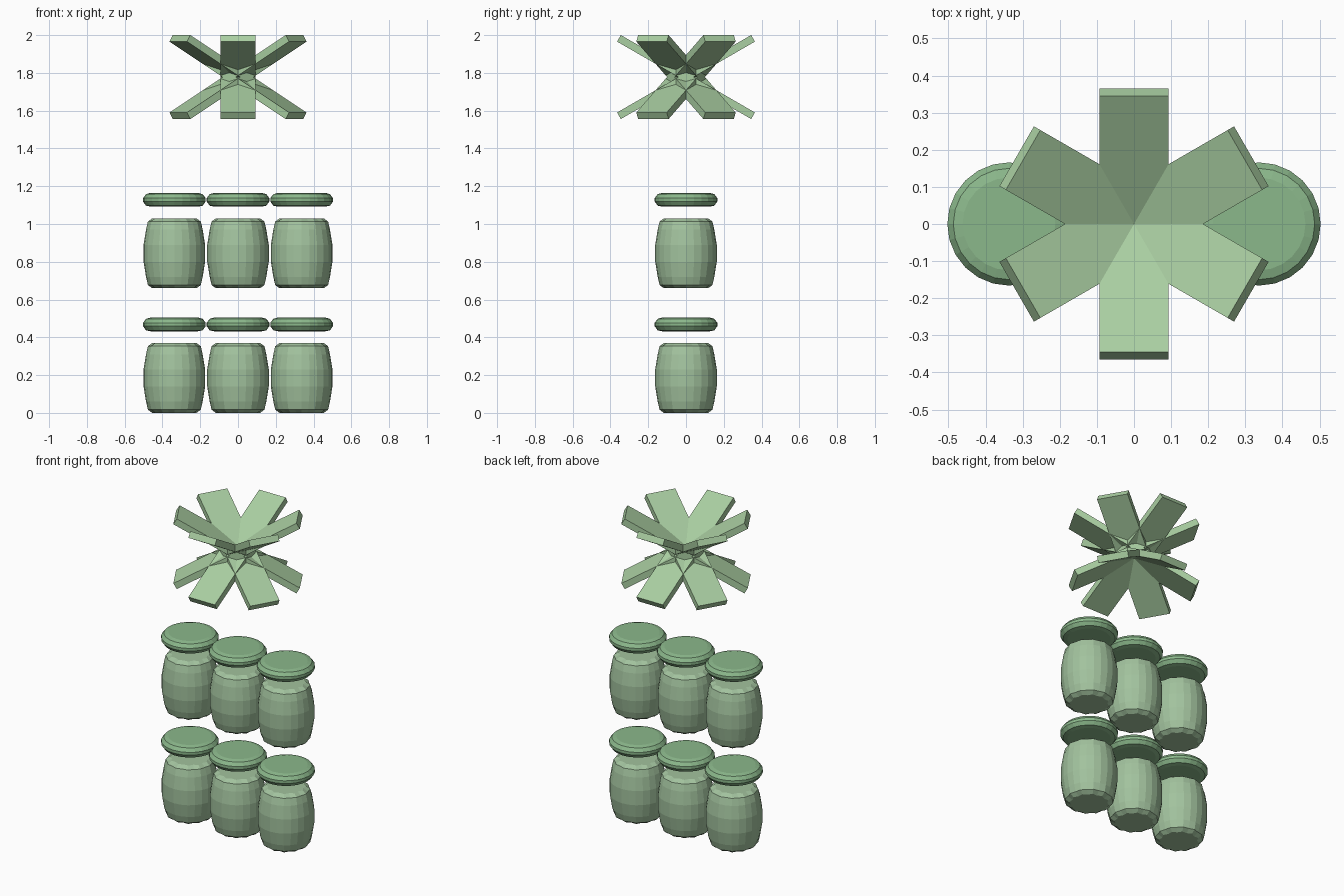
import bpy, bmesh
from math import sin, cos, pi, radians
from mathutils import Matrix

if "Cube" in bpy.data.objects:
    bpy.data.objects.remove(bpy.data.objects["Cube"])


def material(name, color):
    m = bpy.data.materials.new(name)
    m.diffuse_color = color
    m.use_nodes = True
    m.node_tree.nodes["Principled BSDF"].inputs["Base Color"].default_value = m.diffuse_color
    return m


BODY = material("body_green", (0.36, 0.54, 0.34, 1))
LID = material("lid_green", (0.26, 0.48, 0.26, 1))
WOOD = material("plank_green", (0.40, 0.62, 0.36, 1))


def finish(bm, name, mat):
    bmesh.ops.recalc_face_normals(bm, faces=bm.faces)
    me = bpy.data.meshes.new(name)
    bm.to_mesh(me)
    bm.free()
    me.materials.append(mat)
    ob = bpy.data.objects.new(name, me)
    bpy.context.collection.objects.link(ob)
    return ob


def lathe(name, profile, sides, mat, loc):
    """Closed turned shape; profile = (radius, z, flute depth)."""
    bm = bmesh.new()
    rings = []
    for r, z, flute in profile:
        rings.append([bm.verts.new(((r - flute * (i % 2)) * cos(2 * pi * i / sides),
                                    (r - flute * (i % 2)) * sin(2 * pi * i / sides), z))
                      for i in range(sides)])
    for a, b in zip(rings, rings[1:]):
        for i in range(sides):
            j = (i + 1) % sides
            bm.faces.new((a[i], a[j], b[j], b[i]))
    bm.faces.new(rings[0])
    bm.faces.new(rings[-1])
    ob = finish(bm, name, mat)
    ob.location = loc
    return ob


# Barrel-shaped jar with scalloped ends, and its floating bevelled lid
JAR = [(0.117, 0.005, 0.012), (0.140, 0.022, 0.006), (0.150, 0.065, 0),
       (0.163, 0.145, 0), (0.163, 0.235, 0), (0.150, 0.315, 0),
       (0.140, 0.358, 0.006), (0.117, 0.375, 0.012)]
LID_PROFILE = [(0.125, 0.437, 0), (0.150, 0.442, 0), (0.166, 0.464, 0),
               (0.166, 0.482, 0), (0.150, 0.503, 0), (0.125, 0.510, 0)]

for row in range(2):
    for col in range(3):
        loc = ((col - 1) * 0.337, 0, row * 0.655 - 0.005 * (row == 0))
        lathe(f"jar_{row}_{col}", JAR, 24, BODY, loc)
        lathe(f"lid_{row}_{col}", LID_PROFILE, 24, LID, loc)

# Starburst of six tilted planks crossing at one centre
for k in range(6):
    bm = bmesh.new()
    bmesh.ops.create_cube(bm, size=1, matrix=Matrix.Diagonal((0.82, 0.186, 0.04, 1)))
    plank = finish(bm, f"star_plank_{k}", WOOD)
    plank.matrix_world = (Matrix.Translation((0, 0, 1.778))
                          @ Matrix.Rotation(radians(30 + 60 * k), 4, 'Z')
                          @ Matrix.Rotation(radians(-30), 4, 'Y'))
